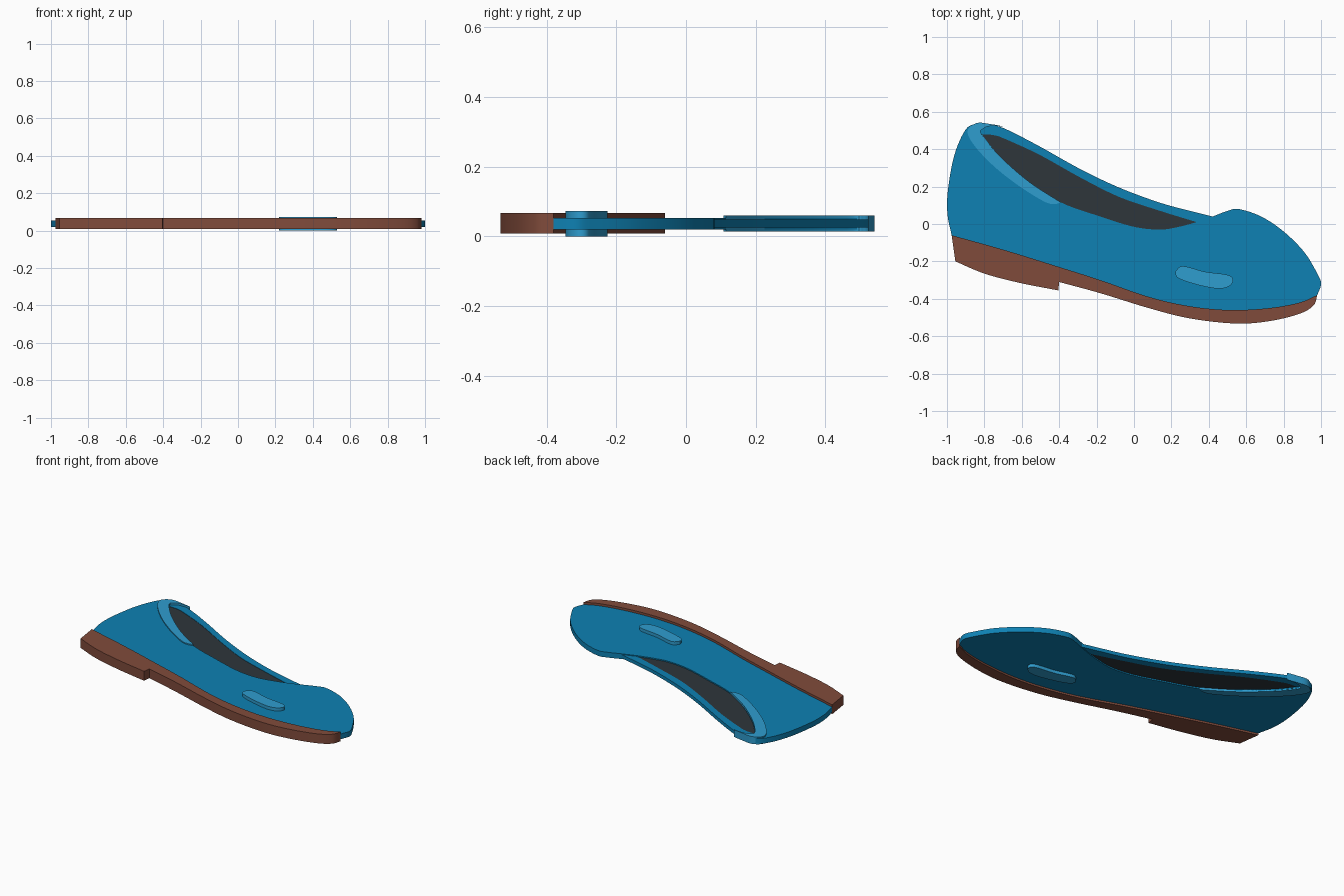
import bpy
import bmesh
import math
from mathutils import Vector

default_cube = bpy.data.objects.get("Cube")
if default_cube:
    bpy.data.objects.remove(default_cube, do_unlink=True)


def to_linear(channel):
    value = channel / 255
    return value / 12.92 if value <= 0.04045 else ((value + 0.055) / 1.055) ** 2.4


def make_material(name, red, green, blue):
    colour = (to_linear(red), to_linear(green), to_linear(blue), 1)
    material = bpy.data.materials.new(name)
    material.use_nodes = True
    material.diffuse_color = colour
    material.node_tree.nodes["Principled BSDF"].inputs["Base Color"].default_value = colour
    return material


def spline(points, steps=6):
    """Smooth open path passing through every given point."""
    pts = [Vector(p) for p in points]
    pts = [2 * pts[0] - pts[1]] + pts + [2 * pts[-1] - pts[-2]]
    path = []
    for a, b, c, d in zip(pts, pts[1:], pts[2:], pts[3:]):
        for i in range(steps):
            t = i / steps
            path.append(0.5 * (2 * b + (c - a) * t + (2 * a - 5 * b + 4 * c - d) * t ** 2
                               + (3 * b - a - 3 * c + d) * t ** 3))
    return path + [pts[-2]]


def make_slab(name, paths, bottom, top, material):
    """Join paths into a closed outline and extrude it between two heights."""
    outline = []
    for path in paths:
        for point in path:
            if not outline or (point - outline[-1]).length > 0.001:
                outline.append(point)
    if (outline[0] - outline[-1]).length < 0.001:
        outline.pop()
    bm = bmesh.new()
    base = bm.faces.new([bm.verts.new((p.x, p.y, bottom)) for p in outline])
    extruded = bmesh.ops.extrude_face_region(bm, geom=[base], use_keep_orig=True)
    raised = [item for item in extruded["geom"] if isinstance(item, bmesh.types.BMVert)]
    bmesh.ops.translate(bm, verts=raised, vec=(0, 0, top - bottom))
    bmesh.ops.recalc_face_normals(bm, faces=bm.faces)
    mesh = bpy.data.meshes.new(name)
    bm.to_mesh(mesh)
    bm.free()
    mesh.materials.append(material)
    obj = bpy.data.objects.new(name, mesh)
    bpy.context.collection.objects.link(obj)
    bpy.ops.object.select_all(action="DESELECT")
    obj.select_set(True)
    bpy.context.view_layer.objects.active = obj
    bpy.ops.object.shade_smooth_by_angle(angle=math.radians(30))
    return obj


def backwards(path):
    return list(reversed(path))


blue = make_material("shoe blue", 14, 129, 179)
light_blue = make_material("light blue", 47, 157, 207)
brown = make_material("sole brown", 128, 75, 59)
charcoal = make_material("lining charcoal", 46, 54, 59)

# Shared edges between neighbouring parts
sole_seam = spline([(-.975, -.06), (-.69, -.14), (-.4, -.23), (-.18, -.3), (.08, -.39),
                    (.3, -.44), (.51, -.46), (.72, -.45), (.885, -.42), (.98, -.38)])
opening_edge = spline([(.335, .01), (.24, -.015), (.14, -.03), (0, -.015), (-.18, .04),
                       (-.39, .115), (-.56, .225), (-.72, .365), (-.815, .48)])
rim_inner = spline([(-.815, .48), (-.75, .475), (-.69, .455), (-.505, .37), (-.29, .25),
                    (-.08, .145), (.14, .07), (.335, .01)])

# Upper: heel, seam, toe and opening
heel_curve = spline([(-.84, .54), (-.9, .505), (-.96, .37), (-.995, .18),
                     (-.997, .05), (-.975, -.06)])
toe_curve = spline([(.98, -.38), (1, -.32), (.98, -.265), (.91, -.15), (.8, -.04),
                    (.68, .04), (.56, .08), (.5, .07), (.42, .04)])
make_slab("upper", [heel_curve, sole_seam, toe_curve, opening_edge], .02, .053, blue)

# Far side rim and the lining inside the opening
rim_outer = spline([(.42, .04), (.3, .07), (.135, .115), (-.08, .195), (-.29, .295),
                    (-.505, .415), (-.68, .505), (-.76, .53), (-.84, .54)])
make_slab("far_rim", [rim_outer, rim_inner], .026, .048, blue)
make_slab("lining", [opening_edge, rim_inner], .028, .046, charcoal)

# Sole with a stepped heel block
heel_base = spline([(-.955, -.2), (-.8, -.265), (-.61, -.315), (-.405, -.355)])
sole_base = spline([(-.4, -.31), (-.18, -.37), (.08, -.45), (.3, -.505), (.54, -.532),
                    (.72, -.52), (.885, -.48), (.96, -.435), (.98, -.38)])
make_slab("sole", [heel_base, sole_base, backwards(sole_seam)], .008, .067, brown)

# Padded collar hooking over the back of the opening
collar_outer = spline([(-.7, .522), (-.76, .533), (-.84, .54), (-.89, .495), (-.85, .415),
                       (-.745, .305), (-.61, .2), (-.48, .12), (-.425, .107), (-.39, .115)])
collar_inner = spline([(-.39, .115), (-.56, .225), (-.72, .365), (-.815, .48),
                       (-.805, .51), (-.77, .523), (-.7, .522)])
make_slab("collar", [collar_outer, collar_inner], .014, .06, light_blue)

# Oval toe patch, raised on both faces
patch_edge = spline([(.22, -.255), (.26, -.225), (.38, -.255), (.5, -.272), (.53, -.3),
                     (.505, -.335), (.44, -.345), (.32, -.32), (.235, -.288), (.22, -.255)])
make_slab("toe_patch", [patch_edge], 0, .073, light_blue)
